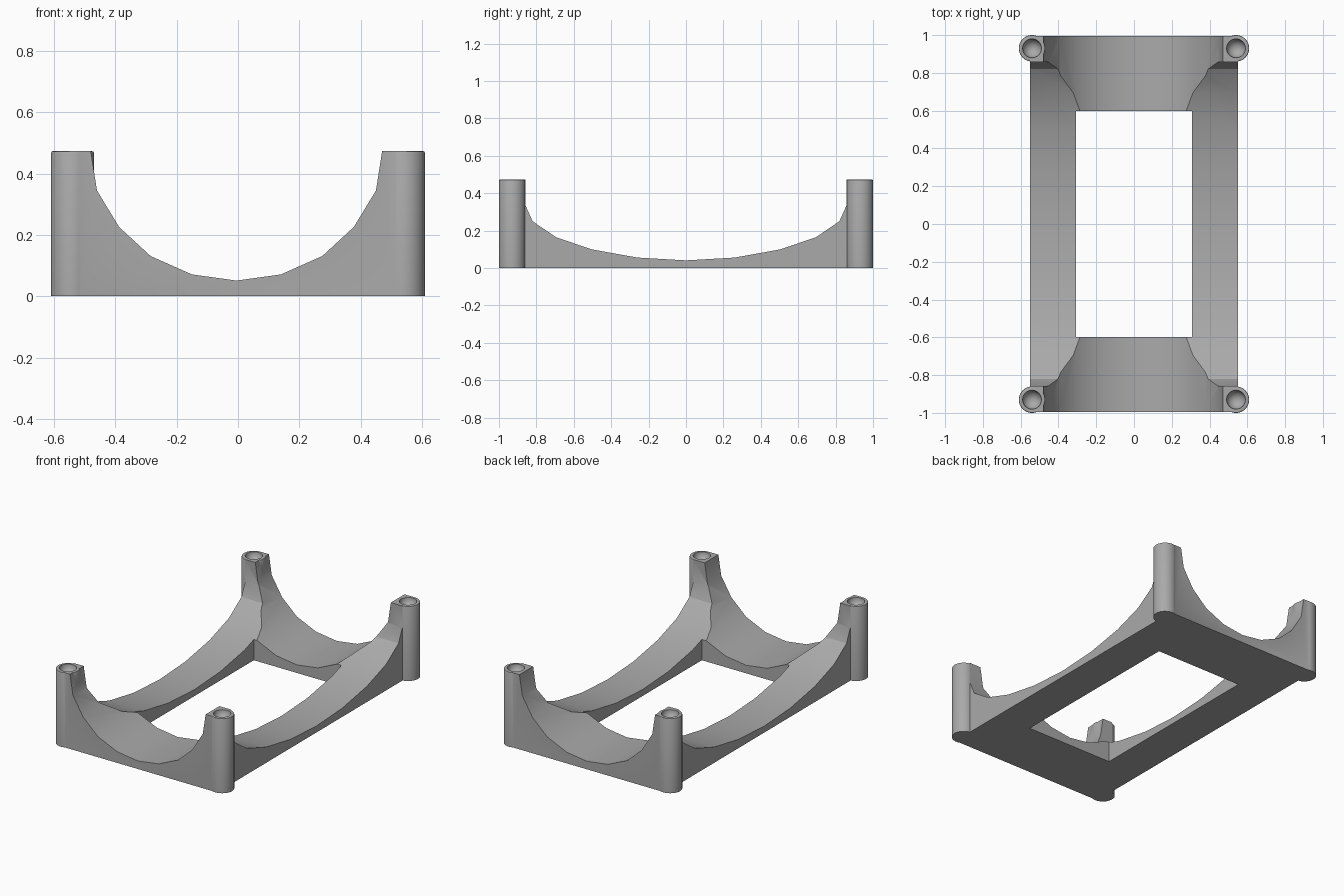
import bpy, bmesh, math
from mathutils import Vector

if "Cube" in bpy.data.objects:
    bpy.data.objects.remove(bpy.data.objects["Cube"])

HEIGHT, POST_X, POST_Y, POST_R = 0.473, 0.54, 0.93, 0.07

grey = bpy.data.materials.new("plain grey")
grey.use_nodes = True
grey.diffuse_color = (0.4, 0.4, 0.4, 1)
grey.node_tree.nodes["Principled BSDF"].inputs["Base Color"].default_value = (0.4, 0.4, 0.4, 1)


def finish(name, bm):
    bmesh.ops.recalc_face_normals(bm, faces=bm.faces)
    mesh = bpy.data.meshes.new(name)
    bm.to_mesh(mesh)
    bm.free()
    mesh.materials.append(grey)
    obj = bpy.data.objects.new(name, mesh)
    bpy.context.collection.objects.link(obj)
    return obj


def box(name, sx, sy, z0, z1):
    bm = bmesh.new()
    bmesh.ops.create_cube(bm, size=1)
    for v in bm.verts:
        v.co = Vector((v.co.x * 2 * sx, v.co.y * 2 * sy, z0 if v.co.z < 0 else z1))
    return finish(name, bm)


def arch(name, half, length, along_x, shift=0):
    """Extruded cutter; half lists (distance from middle, height) up to the centre."""
    outline = [(-d, z) for d, z in half] + [(d, z) for d, z in reversed(half[:-1])]
    bm = bmesh.new()
    ring = [bm.verts.new((-length, d + shift, z) if along_x else (d + shift, -length, z))
            for d, z in outline]
    face = bm.faces.new(ring)
    new = bmesh.ops.extrude_face_region(bm, geom=[face])["geom"]
    step = Vector((2 * length, 0, 0) if along_x else (0, 2 * length, 0))
    bmesh.ops.translate(bm, vec=step, verts=[g for g in new if isinstance(g, bmesh.types.BMVert)])
    return finish(name, bm)


def post(x, y):
    bm = bmesh.new()
    bmesh.ops.create_cone(bm, cap_ends=True, segments=40, radius1=POST_R, radius2=POST_R, depth=HEIGHT)
    bmesh.ops.translate(bm, vec=(x, y, HEIGHT / 2), verts=bm.verts)
    rim = [e for e in bm.edges if all(v.co.z > HEIGHT - 0.001 for v in e.verts)]
    bmesh.ops.bevel(bm, geom=rim, offset=0.006, segments=2, affect='EDGES', profile=0.5)
    return finish("post", bm)


def socket(x, y):
    bm = bmesh.new()
    bmesh.ops.create_uvsphere(bm, u_segments=32, v_segments=16, radius=0.05)
    bmesh.ops.translate(bm, vec=(x, y, HEIGHT), verts=bm.verts)
    return finish("socket_cutter", bm)


def combine(target, tool, operation):
    mod = target.modifiers.new(tool.name, 'BOOLEAN')
    mod.operation, mod.solver, mod.object = operation, 'EXACT', tool
    bpy.context.view_layer.objects.active = target
    bpy.ops.object.modifier_apply(modifier=mod.name)
    bpy.data.objects.remove(tool)


# Rectangular frame with an open middle
frame = box("cradle_frame", 0.55, 0.995, 0, HEIGHT)
combine(frame, box("opening_cutter", 0.307, 0.597, -0.1, 0.7), 'DIFFERENCE')

# Curved saddle across the ends, then the long sweep along the sides
saddle = [(0.49, 0.6), (0.475, HEIGHT), (0.455, 0.345), (0.383, 0.226),
          (0.28, 0.131), (0.145, 0.071), (0, 0.051)]
sweep = [(0.858, 0.6), (0.858, 0.335), (0.82, 0.25), (0.695, 0.165),
         (0.505, 0.1), (0.26, 0.056), (0, 0.041)]
combine(frame, arch("saddle_cutter", saddle, 1.2, False, -0.005), 'DIFFERENCE')
combine(frame, arch("sweep_cutter", sweep, 0.8, True), 'DIFFERENCE')

# Round corner posts with cupped sockets
corners = [(sx * POST_X, sy * POST_Y) for sx in (-1, 1) for sy in (-1, 1)]
for x, y in corners:
    combine(frame, post(x, y), 'UNION')
for x, y in corners:
    combine(frame, socket(x, y), 'DIFFERENCE')

# Smooth rounds, crisp arch facets
bpy.ops.object.select_all(action='DESELECT')
frame.select_set(True)
bpy.context.view_layer.objects.active = frame
bpy.ops.object.shade_smooth_by_angle(angle=math.radians(30))
